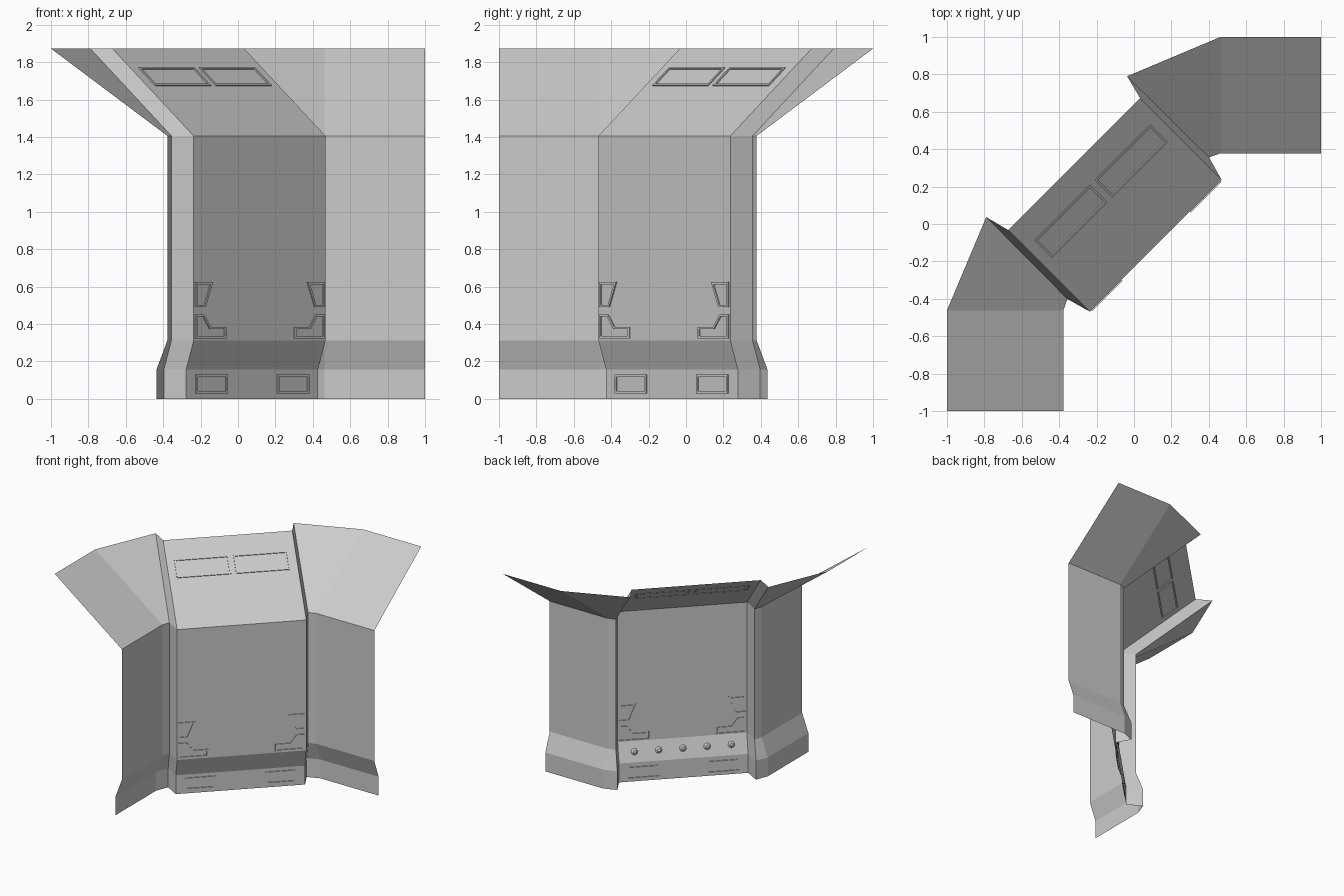
import bpy, bmesh
from mathutils import Vector, Matrix

if "Cube" in bpy.data.objects:
    bpy.data.objects.remove(bpy.data.objects["Cube"])

# Plan of half the wall: wall-line point and matching ceiling-edge point
half = [((-.378, -1), (-1, -1)), ((-.378, -.462), (-1, -.462)),
        ((-.356, -.401), (-.79, .037)), ((-.237, -.468), (-.672, -.033))]
flip = lambda p: (-p[1], -p[0])
path = half + [(flip(a), flip(b)) for a, b in reversed(half)]
# Height and how far out along wall -> ceiling direction
levels = [(0, .092), (.158, .092), (.312, 0), (1.406, 0), (1.873, 1)]


def station(i, k):
    a, b = Vector(path[i][0]), Vector(path[i][1])
    p = a.lerp(b, levels[k][1])
    return Vector((p.x, p.y, levels[k][0]))


def finish(bm, name):
    me = bpy.data.meshes.new(name)
    bm.to_mesh(me)
    bm.free()
    ob = bpy.data.objects.new(name, me)
    bpy.context.collection.objects.link(ob)
    return ob


def wall_strip(name, first, last):
    bm = bmesh.new()
    grid = [[bm.verts.new(station(i, k)) for k in range(len(levels))]
            for i in range(first, last + 1)]
    for a, b in zip(grid, grid[1:]):
        for k in range(len(levels) - 1):
            bm.faces.new((a[k], a[k + 1], b[k + 1], b[k]))
    return finish(bm, name)


def shrink(pts, d):
    # Mitred inward offset of a counter-clockwise outline
    out = []
    for i, p in enumerate(pts):
        e1 = (p - pts[i - 1]).normalized()
        e2 = (pts[(i + 1) % len(pts)] - p).normalized()
        n1, n2 = Vector((-e1.y, e1.x)), Vector((-e2.y, e2.x))
        out.append(p + (n1 + n2) * d / (1 + n1.dot(n2)))
    return out


def panel_frame(k):
    o = station(3, k)
    u, w = station(4, k) - o, station(3, k + 1) - o
    width, height = u.length, w.length
    u.normalize()
    w.normalize()
    return o, u, w, w.cross(u), width, height


def grooved_panel(name, k, outlines, groove=.012, depth=.007):
    o, u, w, n, width, height = panel_frame(k)
    bm = bmesh.new()

    def ring(pts, d=0):
        return [bm.verts.new(o + u * p[0] + w * p[1] - n * d) for p in pts]

    def loop_edges(vs):
        return [bm.edges.new((vs[i - 1], vs[i])) for i in range(len(vs))]

    edges = loop_edges(ring([(0, 0), (width, 0), (width, height), (0, height)]))
    # Each outline appears at both ends of the panel
    shapes = []
    for pts in outlines:
        shapes.append([Vector(p) for p in pts])
        shapes.append([Vector((width - x, y)) for x, y in reversed(pts)])
    rims = [ring(s) for s in shapes]
    for r in rims:
        edges += loop_edges(r)
    bmesh.ops.triangle_fill(bm, edges=edges, use_beauty=True, use_dissolve=False, normal=n)
    for s, rim in zip(shapes, rims):
        inner = shrink(s, groove)
        rings = [rim, ring(s, depth), ring(inner, depth), ring(inner)]
        for a, b in zip(rings, rings[1:]):
            for i in range(len(a)):
                bm.faces.new((a[i], a[i - 1], b[i - 1], b[i]))
        bm.faces.new(list(reversed(rings[3])))
    bm.normal_update()
    for f in bm.faces:
        if abs(f.normal.dot(n)) > .9 and f.normal.dot(n) < 0:
            f.normal_flip()
    return finish(bm, name)


# Side arms with their angled returns
wall_strip("left_wall", 0, 3)
wall_strip("right_wall", 4, 7)

# Diagonal centre panels, bottom to top
grooved_panel("centre_plinth", 0, [[(.07, .03), (.31, .03), (.31, .13), (.07, .13)]])
grooved_panel("centre_skirt", 1, [])
grooved_panel("centre_wall", 2, [
    [(.01, .178), (.085, .178), (.14, .312), (.01, .312)],
    [(.01, .012), (.24, .012), (.24, .073), (.125, .073), (.075, .14), (.01, .14)]])
grooved_panel("centre_ceiling", 3, [[(.06, .44), (.48, .44), (.48, .6), (.06, .6)]])

# Row of studs on the sloping skirt
o, u, w, n, width, height = panel_frame(1)
for i in range(5):
    bm = bmesh.new()
    bmesh.ops.create_cone(bm, cap_ends=True, segments=8, radius1=.027, radius2=.012, depth=.016)
    bmesh.ops.translate(bm, verts=bm.verts, vec=(0, 0, .008))
    stud = finish(bm, f"stud_{i + 1}")
    pos = o + u * width * (.125 + .1875 * i) + w * height * .5
    stud.matrix_world = Matrix.Translation(pos) @ n.to_track_quat('Z', 'Y').to_matrix().to_4x4()
